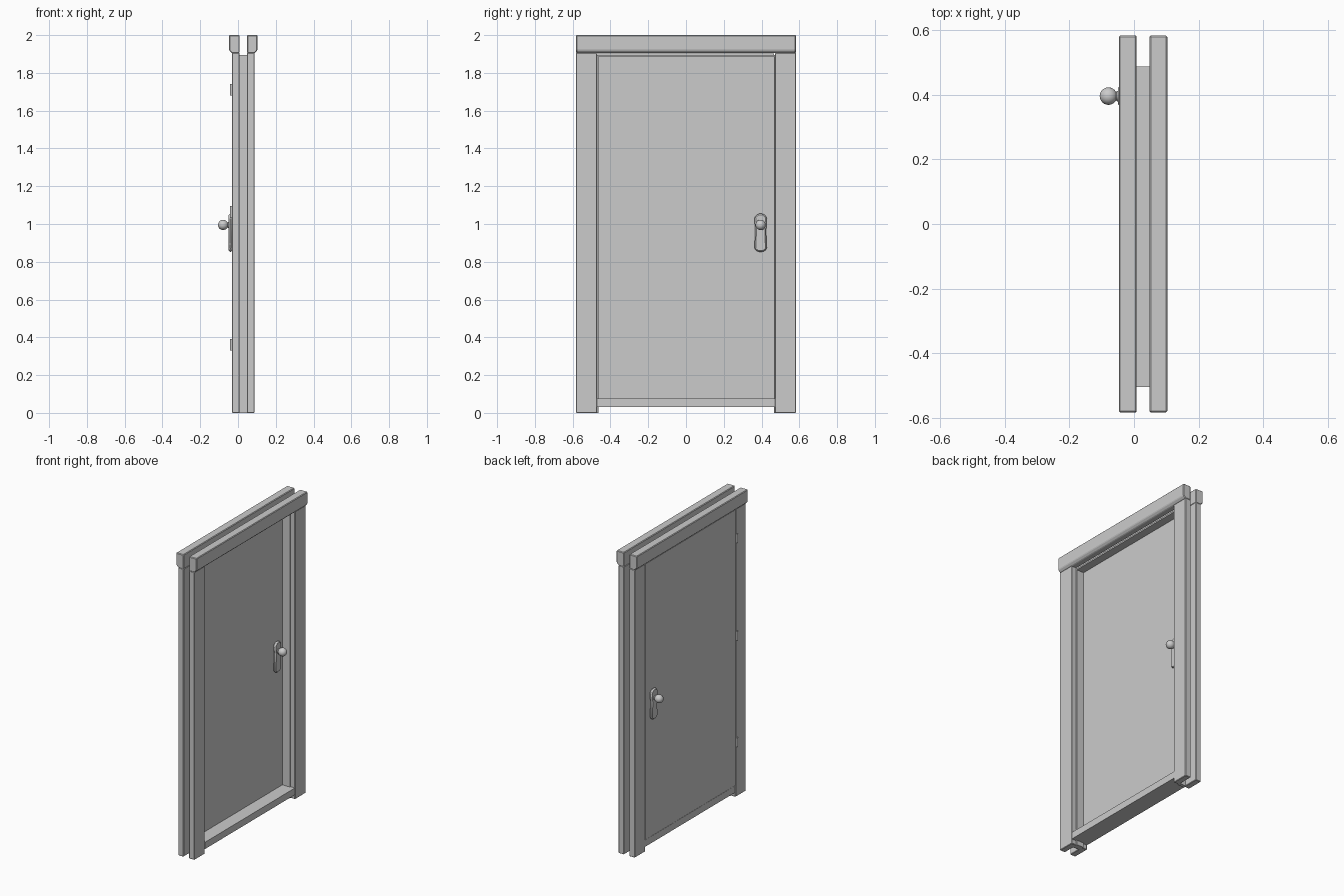
import bpy, bmesh, math
from mathutils import Matrix, Vector

if "Cube" in bpy.data.objects:
    bpy.data.objects.remove(bpy.data.objects["Cube"])


def finish(bm, name, bevel=0.0, smooth=False):
    bmesh.ops.recalc_face_normals(bm, faces=bm.faces)
    me = bpy.data.meshes.new(name)
    bm.to_mesh(me)
    bm.free()
    ob = bpy.data.objects.new(name, me)
    bpy.context.collection.objects.link(ob)
    if bevel:
        m = ob.modifiers.new("bevel", 'BEVEL')
        m.width = bevel
        m.segments = 1
    if smooth:
        bpy.ops.object.select_all(action='DESELECT')
        ob.select_set(True)
        bpy.context.view_layer.objects.active = ob
        bpy.ops.object.shade_smooth_by_angle(angle=math.radians(40))
    return ob


def box(name, x, y, z, bevel=0.0):
    bm = bmesh.new()
    bmesh.ops.create_cube(bm, size=1)
    for v in bm.verts:
        v.co = Vector([(r[0] + r[1]) / 2 + c * (r[1] - r[0]) for r, c in zip((x, y, z), v.co)])
    return finish(bm, name, bevel)


def prism(name, points, offset, bevel=0.0, smooth=False):
    bm = bmesh.new()
    f = bm.faces.new([bm.verts.new(p) for p in points])
    r = bmesh.ops.extrude_face_region(bm, geom=[f])
    bmesh.ops.translate(bm, vec=offset, verts=[v for v in r['geom'] if isinstance(v, bmesh.types.BMVert)])
    return finish(bm, name, bevel, smooth)


W = 0.582      # half width of the frame
MID = 0.028    # centre plane of the frame in x

# Casings on both faces: two posts and a thicker head trim with sloped underside
for face, s in (("back", -1), ("front", 1)):
    xs = sorted((MID + s * 0.02, MID + s * 0.06))
    box(face + "_post_left", xs, (-W, -0.472), (0, 1.906), 0.003)
    box(face + "_post_right", xs, (0.472, W), (0, 1.906), 0.003)
    profile = [(0.02, 1.904), (0.06, 1.904), (0.075, 1.92), (0.075, 2.0), (0.02, 2.0)]
    prism(face + "_head_trim", [(MID + s * a, -W, z) for a, z in profile], (0, 2 * W, 0), 0.004)

# Inner jambs, head lining and raised sill
box("hinge_jamb", (0.002, 0.055), (-0.503, -0.464), (0, 1.896))
box("latch_jamb", (0.002, 0.055), (0.465, 0.487), (0, 1.896))
box("head_jamb", (0.002, 0.055), (-0.464, 0.465), (1.886, 1.896))
box("sill", (-0.03, 0.087), (-0.472, 0.472), (0.03, 0.075))

# Door leaf, flush with the back casing
box("door_leaf", (-0.031, 0.002), (-0.472, 0.467), (0.077, 1.902))

# Hinge barrels
for i, z in enumerate((0.36, 1.065, 1.71)):
    bm = bmesh.new()
    bmesh.ops.create_cone(bm, cap_ends=True, segments=10, radius1=0.007, radius2=0.007, depth=0.06,
                          matrix=Matrix.Translation((-0.035, -0.485, z)))
    finish(bm, f"hinge_{i + 1}", smooth=True)

# Handle plate and round knob on both door faces
HALF = [(0.013, 1.055), (0.033, 1.037), (0.029, 0.96), (0.033, 0.866), (0.012, 0.852)]
outline = HALF + [(-y, z) for y, z in reversed(HALF)]
KNOB = [(0.0, 0.020), (0.016, 0.018), (0.016, 0.022), (0.011, 0.025)]
KNOB += [(0.011, 0.026)] + [(0.027 * math.sin(a), 0.048 - 0.027 * math.cos(a))
                            for a in [math.radians(30 + 15 * k) for k in range(11)]]
for side, s, base in (("back", -1, -0.031), ("front", 1, 0.002)):
    prism(side + "_handle_plate", [(base, 0.395 + y, z) for y, z in outline], (s * 0.018, 0, 0), 0.007, True)
    bm = bmesh.new()
    vs = [bm.verts.new((base + s * h, 0.395, 0.995 + r)) for r, h in KNOB]
    es = [bm.edges.new(p) for p in zip(vs, vs[1:])]
    bmesh.ops.spin(bm, geom=vs + es, cent=(base, 0.395, 0.995), axis=(1, 0, 0), dvec=(0, 0, 0),
                   angle=2 * math.pi, steps=20)
    bmesh.ops.remove_doubles(bm, verts=bm.verts, dist=1e-5)
    finish(bm, side + "_knob", smooth=True)
